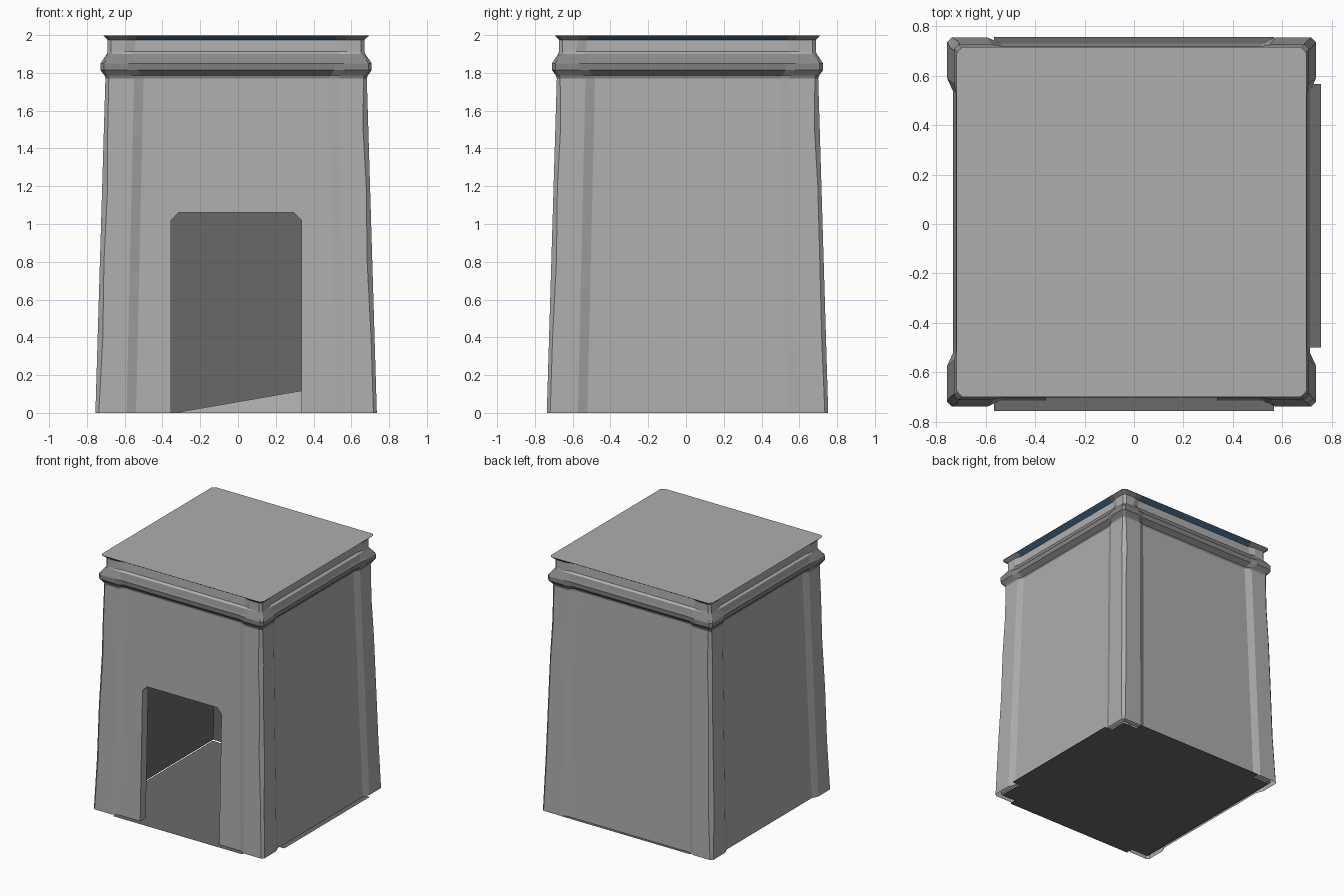
import bpy, bmesh, random
from mathutils import Matrix, Vector

if "Cube" in bpy.data.objects:
    bpy.data.objects.remove(bpy.data.objects["Cube"])

random.seed(4)
CX, CY = -0.01, 0.008          # shell sits slightly off the floor plate centre
BODY_TOP = 1.77


def material(name, r, g, b):
    mat = bpy.data.materials.new(name)
    mat.diffuse_color = (r, g, b, 1)
    mat.use_nodes = True
    mat.node_tree.nodes["Principled BSDF"].inputs["Base Color"].default_value = mat.diffuse_color
    return mat


STONE = material("stone", 0.42, 0.42, 0.425)
MOULDING = material("moulding", 0.24, 0.24, 0.24)
DARK = material("dark_inside", 0.145, 0.145, 0.145)
BLUE = material("rim_blue", 0.06, 0.15, 0.26)


def finish(bm, name, *mats):
    mesh = bpy.data.meshes.new(name)
    bm.to_mesh(mesh)
    bm.free()
    ob = bpy.data.objects.new(name, mesh)
    bpy.context.collection.objects.link(ob)
    for mat in mats:
        mesh.materials.append(mat)
    return ob


def polygon(name, pts, mat):
    bm = bmesh.new()
    bm.faces.new([bm.verts.new(p) for p in pts])
    return finish(bm, name, mat)


def ring(bm, z, rc, rw, a, wear=0.0):
    """Square section with four raised, chamfered corner pilasters."""
    verts = []
    for k in range(4):
        rot = Matrix.Rotation(k * 1.5707963, 3, 'Z')
        ch = 0.018 + random.uniform(0, wear)
        ao = a + 0.05
        for x, y in ((a, -rw), (ao, -rc), (rc - ch, -rc),
                     (rc, -rc + ch), (rc, -ao), (rw, -a)):
            p = rot @ Vector((x, y, z))
            verts.append(bm.verts.new((p.x + CX, p.y + CY, z)))
    return verts


def loft(bm, rings, open_front=False):
    for lo, hi in zip(rings, rings[1:]):
        n = len(lo)
        for i in range(n - 1 if open_front else n):
            j = (i + 1) % n
            face = bm.faces.new((lo[i], lo[j], hi[j], hi[i]))
            face.tag = i % 6 == 5      # spans between the pilasters


def lerp(a, b, t):
    return a + (b - a) * t


# Tapered walls with worn corner pilasters, front panel left open
bm = bmesh.new()
rows = []
for z in (0, 0.4, 0.8, 1.2, 1.5, BODY_TOP):
    t = z / BODY_TOP
    rows.append(ring(bm, z, lerp(0.745, 0.692, t), lerp(0.722, 0.670, t),
                     lerp(0.53, 0.49, t), 0.012 if 0 < t < 1 else 0))
loft(bm, rows, open_front=True)
finish(bm, "tower_walls", STONE)


def front_y(z):
    return CY - lerp(0.722, 0.670, z / BODY_TOP)


# Front panel with the doorway notched out
door = [(-0.355, 0), (-0.355, 1.02), (-0.315, 1.06),
        (0.295, 1.06), (0.335, 1.02), (0.335, 0)]
outline = [(-0.53 + CX, 0)] + door + [(0.53 + CX, 0),
           (0.49 + CX, BODY_TOP), (-0.49 + CX, BODY_TOP)]
polygon("front_wall", [(x, front_y(z), z) for x, z in outline], STONE)

# Door reveal
bm = bmesh.new()
outer = [bm.verts.new((x, front_y(z), z)) for x, z in door]
inner = [bm.verts.new((x, front_y(z) + 0.07, z)) for x, z in door]
for i in range(len(door) - 1):
    bm.faces.new((outer[i], inner[i], inner[i + 1], outer[i + 1]))
finish(bm, "door_reveal", STONE)

# Dark lining on the inside of the left, back and right walls
lo, hi = 0.708, 0.656
for name, sides in (("left_lining", ((-1, -1), (-1, 1))),
                    ("back_lining", ((-1, 1), (1, 1))),
                    ("right_lining", ((1, 1), (1, -1)))):
    (x0, y0), (x1, y1) = sides
    polygon(name, [(x * r + CX, y * r + CY, z) for x, y, r, z in (
        (x0, y0, lo, 0), (x1, y1, lo, 0),
        (x1, y1, hi, BODY_TOP), (x0, y0, hi, BODY_TOP))], DARK)

# Cornice moulding
bm = bmesh.new()
loft(bm, [ring(bm, *r) for r in (
    (BODY_TOP, 0.692, 0.670, 0.49),
    (1.785, 0.696, 0.672, 0.50),
    (1.815, 0.718, 0.706, 0.52),
    (1.85, 0.718, 0.710, 0.52),
    (1.865, 0.708, 0.700, 0.53),
    (1.90, 0.682, 0.684, 0.55))])
finish(bm, "cornice", MOULDING)

# Neck above the cornice
bm = bmesh.new()
loft(bm, [ring(bm, *r) for r in (
    (1.90, 0.682, 0.684, 0.55),
    (1.912, 0.680, 0.668, 0.54),
    (1.975, 0.680, 0.664, 0.53))])
finish(bm, "neck", STONE)

# Flared rim under the roof, blue between the corners
bm = bmesh.new()
loft(bm, [ring(bm, 1.975, 0.680, 0.664, 0.53), ring(bm, 1.999, 0.705, 0.705, 0.53)])
for face in bm.faces:
    face.material_index = int(face.tag)
finish(bm, "roof_rim", MOULDING, BLUE)

# Flat roof with clipped corners
r, c = 0.707, 0.025
polygon("roof", [(x + CX, y + CY, 2.0) for x, y in (
    (-r + c, -r), (r - c, -r), (r, -r + c), (r, r - c),
    (r - c, r), (-r + c, r), (-r, r - c), (-r, -r + c))], STONE)

# Floor plate whose edges poke out below three walls
e, w, s = 0.755, 0.565, 0.70
polygon("floor", [(-w, -e, 0), (-w, -s, 0), (-0.71, -s, 0), (-0.71, s, 0),
                  (-w, s, 0), (-w, e, 0), (w, e, 0), (w, s, 0), (0.69, s, 0),
                  (0.69, w, 0), (e, w, 0), (e, -0.50, 0), (0.69, -0.50, 0),
                  (0.69, -s, 0), (w, -s, 0), (w, -e, 0)], DARK)

# Sloped sliver at the foot of the back wall inside
polygon("inner_ramp", [(-0.34, 0.66, 0), (0.55, 0.66, 0), (0.55, 0.69, 0.155)], STONE)
